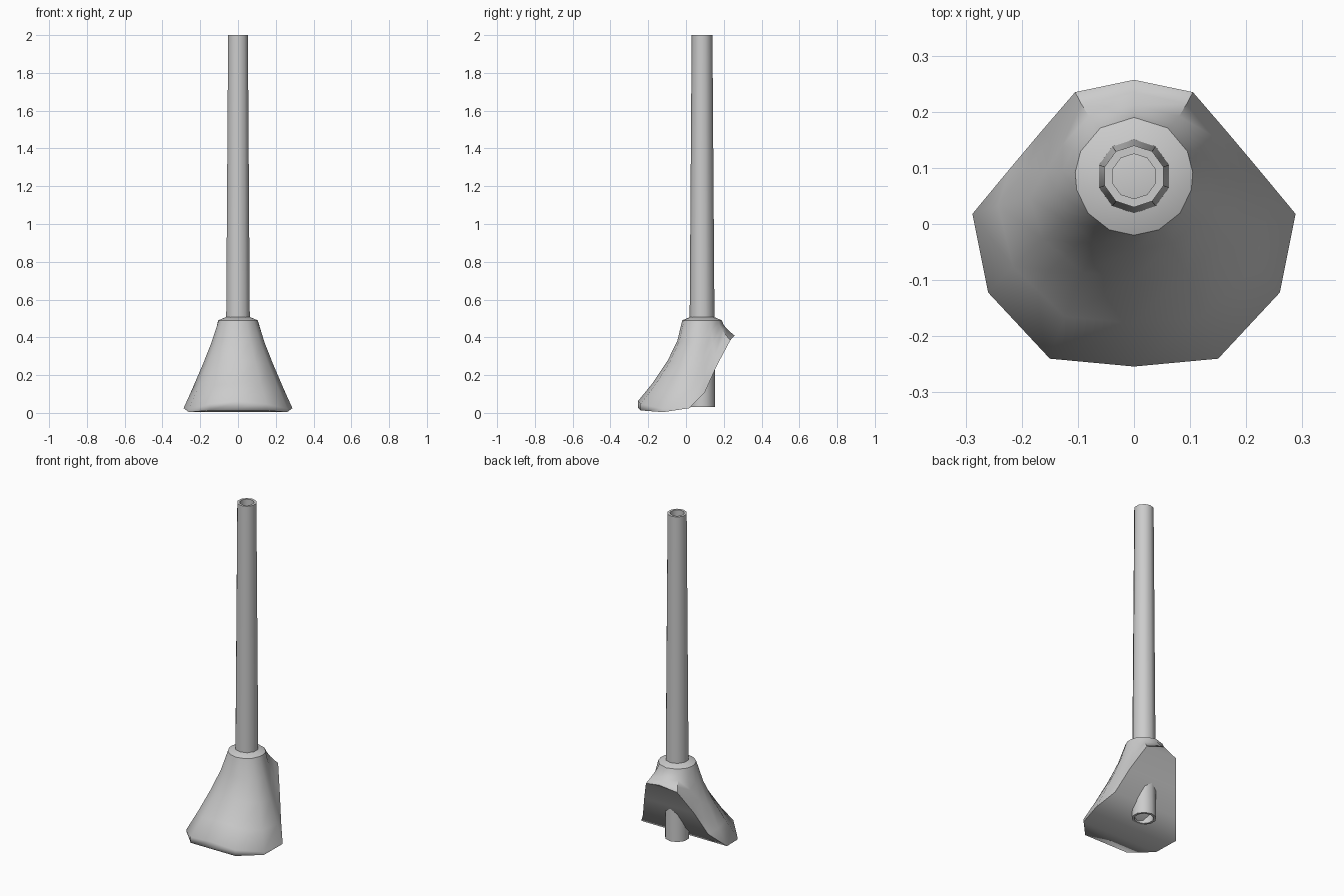
import bpy, math
from mathutils import Vector

if "Cube" in bpy.data.objects:
    bpy.data.objects.remove(bpy.data.objects["Cube"])

CY = 0.085  # handle axis offset in y


def make(name, verts, faces, angle=40):
    me = bpy.data.meshes.new(name)
    me.from_pydata(verts, [], faces)
    ob = bpy.data.objects.new(name, me)
    bpy.context.collection.objects.link(ob)
    bpy.ops.object.select_all(action='DESELECT')
    ob.select_set(True)
    bpy.context.view_layer.objects.active = ob
    bpy.ops.object.mode_set(mode='EDIT')
    bpy.ops.mesh.select_all(action='SELECT')
    bpy.ops.mesh.normals_make_consistent(inside=False)
    bpy.ops.object.mode_set(mode='OBJECT')
    bpy.ops.object.shade_smooth_by_angle(angle=math.radians(angle))
    return ob


def bridge(rings, n, closed=False):
    pairs = [(r, r + 1) for r in range(rings - 1)]
    if closed:
        pairs.append((rings - 1, 0))
    return [(a * n + i, a * n + (i + 1) % n, b * n + (i + 1) % n, b * n + i)
            for a, b in pairs for i in range(n)]


# Handle: tapered ten-sided tube
N = 10
verts = []
for r, z in [(0.069, 0.03), (0.055, 2.0), (0.040, 2.0), (0.054, 0.03)]:
    for i in range(N):
        a = math.pi / 2 + i * 2 * math.pi / N
        verts.append((r * math.cos(a), CY + r * math.sin(a), z))
make("handle", verts, bridge(4, N, closed=True))

# Head: slanted rim outline, right half from back to front
half = [(0, 0.257, 0.41), (0.105, 0.235, 0.385), (0.167, 0.163, 0.25),
        (0.22, 0.10, 0.11), (0.288, 0.018, 0.025), (0.26, -0.122, 0.004),
        (0.15, -0.24, 0.013), (0, -0.254, 0.028)]
rim = half + [(-x, y, z) for x, y, z in half[-2:0:-1]]
M = len(rim)


def direction(p):
    return Vector((p[0], p[1] - CY)).normalized()


verts = []
# flat collar on top
for p in rim:
    d = direction(p)
    verts.append((0.065 * d.x, CY + 0.065 * d.y, 0.507))
# flared body lofted down to the rim
for t in (0, 0.25, 0.5, 0.78, 1):
    for p in rim:
        d = direction(p)
        x0, y0 = 0.105 * d.x, CY + 0.105 * d.y
        z1 = p[2] + 0.035 * max(0, min(1, -p[1] / 0.24))
        verts.append((x0 + (p[0] - x0) * t ** 1.15,
                      y0 + (p[1] - y0) * t ** 1.6,
                      0.49 + (z1 - 0.49) * t))
# lip
verts += rim
faces = bridge(7, M) + [tuple(range(M))]

# Curved underside: strips joining the left and right rim
b = 6 * M
h = len(half) - 1
faces.append((b, b + 1, b + M - 1))
for i in range(1, h - 1):
    faces.append((b + i, b + i + 1, b + M - i - 1, b + M - i))
faces.append((b + h - 1, b + h, b + h + 1))
make("scoop_head", verts, faces, 45)
